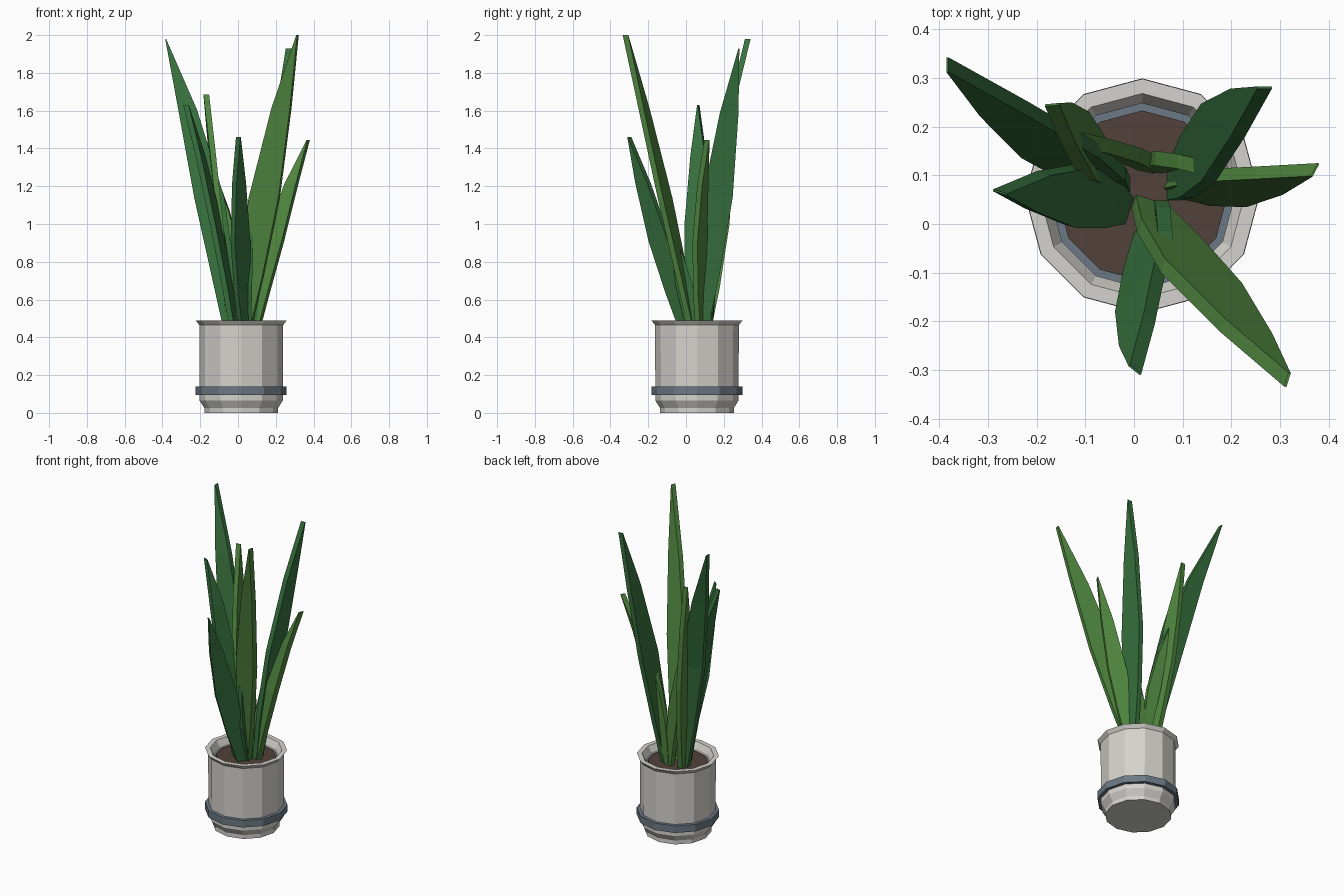
import bpy, bmesh, math
from mathutils import Vector

if "Cube" in bpy.data.objects:
    bpy.data.objects.remove(bpy.data.objects["Cube"])

CX, CY, SIDES = 0.017, 0.058, 12


def material(name, rgb):
    m = bpy.data.materials.new(name)
    m.diffuse_color = (*rgb, 1)
    m.use_nodes = True
    m.node_tree.nodes["Principled BSDF"].inputs["Base Color"].default_value = m.diffuse_color
    return m


pale = material("pale_grey", (0.66, 0.65, 0.61))
slate = material("slate_blue", (0.15, 0.19, 0.235))
earth = material("brown_soil", (0.085, 0.053, 0.043))
light = material("yellow_green", (0.083, 0.25, 0.052))
deep = material("deep_green", (0.038, 0.165, 0.047))


def finish(name, bm, mat):
    bmesh.ops.recalc_face_normals(bm, faces=bm.faces)
    me = bpy.data.meshes.new(name)
    bm.to_mesh(me)
    bm.free()
    me.materials.append(mat)
    ob = bpy.data.objects.new(name, me)
    bpy.context.collection.objects.link(ob)
    return ob


def skin(bm, rings, closed=False):
    """Join matching rings of points with quads; cap or close the ends."""
    rings = [[bm.verts.new(p) for p in ring] for ring in rings]
    n = len(rings[0])
    pairs = list(zip(rings, rings[1:])) + ([(rings[-1], rings[0])] if closed else [])
    for a, b in pairs:
        for i in range(n):
            j = (i + 1) % n
            bm.faces.new((a[i], a[j], b[j], b[i]))
    if not closed:
        bm.faces.new(rings[0])
        bm.faces.new(rings[-1])


def lathe(name, profile, mat, closed=False):
    bm = bmesh.new()
    rings = [[(CX + r * math.cos(i * math.tau / SIDES),
               CY + r * math.sin(i * math.tau / SIDES), z) for i in range(SIDES)]
             for r, z in profile]
    skin(bm, rings, closed)
    return finish(name, bm, mat)


# Pot shell with stepped foot, flared rim and open inside
lathe("pot", [(0.195, 0), (0.195, 0.025), (0.22, 0.065), (0.222, 0.465),
              (0.24, 0.488), (0.21, 0.488), (0.19, 0.45), (0.19, 0.10)], pale)
# Decorative band, and the liner seen around the soil
lathe("pot_band", [(0.215, 0.095), (0.241, 0.095), (0.241, 0.14), (0.215, 0.14)], slate, True)
lathe("pot_liner", [(0.19, 0.40), (0.19, 0.43), (0.17, 0.43), (0.17, 0.40)], slate, True)
lathe("soil", [(0.175, 0.40), (0.175, 0.445)], earth)


def leaf(name, base, mid, tip, thick_dir, width, mat, thick=0.03):
    """Thick tapering blade along a curve through base, mid and tip."""
    base, mid, tip = Vector(base), Vector(mid), Vector(tip)
    ctrl = 2 * mid - (base + tip) / 2
    t_dir = Vector((*thick_dir, 0)).normalized()
    w_dir = Vector((t_dir.y, -t_dir.x, 0))
    rings = []
    for t, w in ((0, 0.4), (0.2, 0.78), (0.46, 1), (0.76, 0.62), (1, 0.03)):
        c = base * (1 - t) ** 2 + ctrl * 2 * t * (1 - t) + tip * t * t
        a, b = w_dir * width * w / 2, t_dir * thick / 2
        rings.append([c + a + b, c - a + b, c - a - b, c + a - b])
    bm = bmesh.new()
    skin(bm, rings)
    finish(name, bm, mat)


# Leaves: base, middle, tip, thickness direction, width, colour
B = 0.42
leaves = [
    ((0.03, 0.04, B), (0.15, -0.125, 1.2), (0.315, -0.32, 2.0), (0.3, 0.95), 0.165, light),
    ((-0.04, 0.08, B), (-0.165, 0.16, 1.2), (-0.383, 0.327, 1.98), (0.0, 1.0), 0.16, deep),
    ((0.08, 0.08, B), (0.16, 0.175, 1.2), (0.268, 0.28, 1.93), (1.0, 0.0), 0.16, deep),
    ((-0.02, 0.03, B), (-0.125, 0.06, 1.05), (-0.275, 0.065, 1.63), (0.95, -0.3), 0.13, deep),
    ((0.03, 0.0, B), (0.012, -0.15, 0.95), (0.002, -0.30, 1.46), (0.78, -0.62), 0.13, deep),
    ((0.085, 0.075, B), (0.2, 0.075, 0.95), (0.372, 0.111, 1.445), (0.47, 0.88), 0.11, light),
    ((-0.045, 0.10, B), (-0.105, 0.165, 1.05), (-0.168, 0.245, 1.685), (1.0, 0.1), 0.14, light),
    ((0.03, 0.12, B), (-0.03, 0.15, 0.86), (-0.118, 0.175, 1.26), (0.2, 0.98), 0.08, light),
    ((0.04, 0.12, B), (0.08, 0.13, 0.74), (0.145, 0.115, 1.06), (0.15, 0.98), 0.07, light),
    ((0.055, 0.03, B), (0.06, -0.015, 0.7), (0.068, -0.073, 0.95), (1.0, 0.0), 0.09, deep),
]
for i, (base, mid, tip, td, w, m) in enumerate(leaves, 1):
    leaf(f"leaf_{i}", base, mid, tip, td, w, m)
